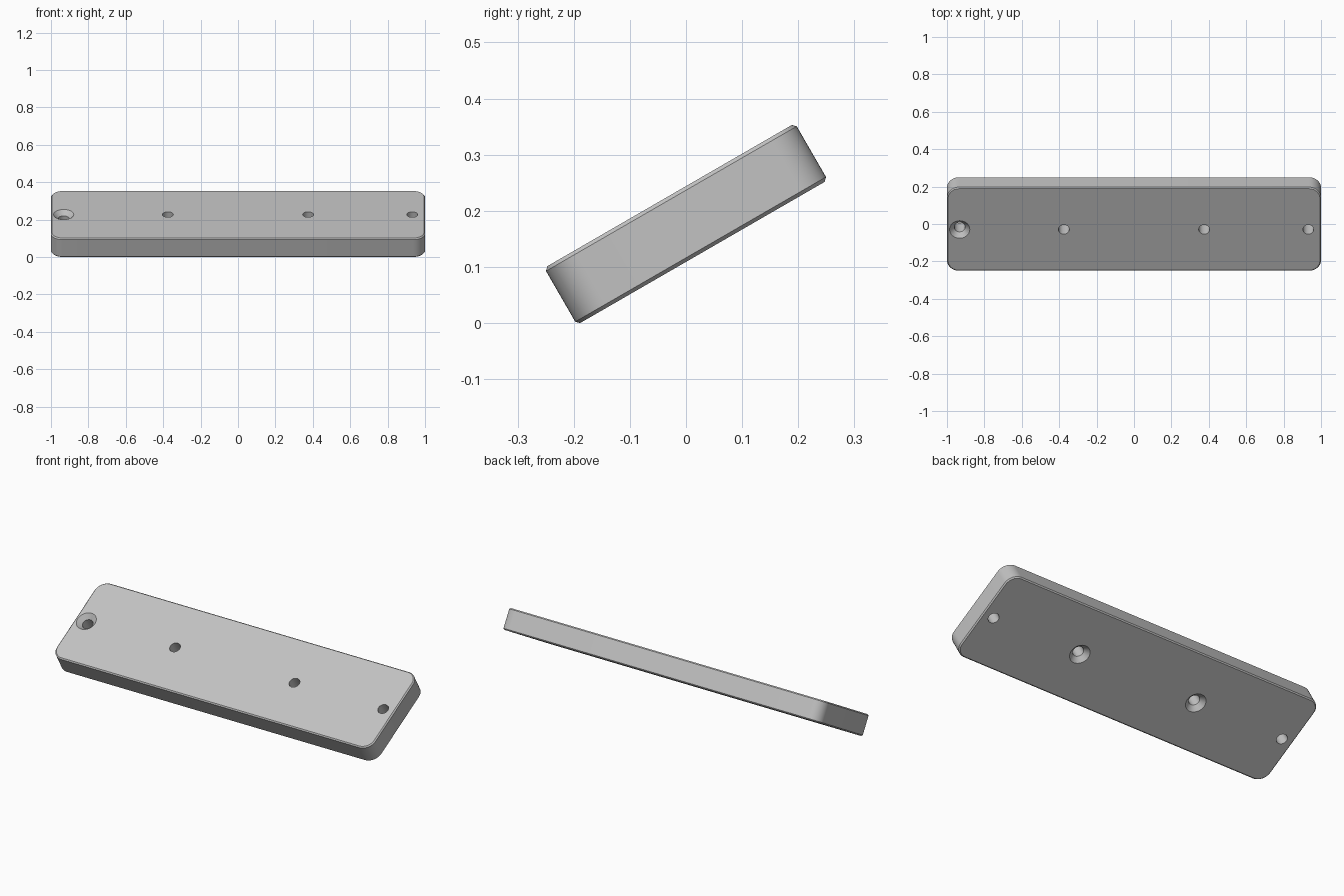
import bpy, bmesh, math

LENGTH, WIDTH, THICK = 2.0, 0.516, 0.117
CORNER, CHAMFER = 0.0645, 0.0064
SHAFT, SINK = 0.029, 0.054
TILT = math.radians(30)

old = bpy.data.objects.get("Cube")
if old:
    bpy.data.objects.remove(old, do_unlink=True)

grey = bpy.data.materials.new("plain grey")
grey.use_nodes = True
grey.diffuse_color = (0.54, 0.54, 0.54, 1)
grey.node_tree.nodes["Principled BSDF"].inputs["Base Color"].default_value = grey.diffuse_color


def make_object(name, bm):
    bmesh.ops.recalc_face_normals(bm, faces=bm.faces)
    mesh = bpy.data.meshes.new(name)
    bm.to_mesh(mesh)
    bm.free()
    mesh.materials.append(grey)
    obj = bpy.data.objects.new(name, mesh)
    bpy.context.collection.objects.link(obj)
    return obj


def add_lathe(bm, x, profile, sides=48):
    """Closed turned solid around a vertical axis from (radius, z) pairs."""
    rings = []
    for radius, z in profile:
        angles = [math.tau * i / sides for i in range(sides)]
        rings.append([bm.verts.new((x + radius * math.cos(a), radius * math.sin(a), z))
                      for a in angles])
    for low, high in zip(rings, rings[1:]):
        for i in range(sides):
            j = (i + 1) % sides
            bm.faces.new((low[i], low[j], high[j], high[i]))
    bm.faces.new(rings[0][::-1])
    bm.faces.new(rings[-1])


# Plate: rounded corners, then chamfered top and bottom rims
bm = bmesh.new()
bmesh.ops.create_cube(bm, size=1)
bmesh.ops.scale(bm, vec=(LENGTH, WIDTH, THICK), verts=bm.verts)
uprights = [e for e in bm.edges if abs(e.verts[0].co.z - e.verts[1].co.z) > THICK / 2]
bmesh.ops.bevel(bm, geom=uprights, offset=CORNER, segments=12, profile=0.5, affect='EDGES')
rims = [e for e in bm.edges if abs(e.verts[0].co.z - e.verts[1].co.z) < 1e-5]
bmesh.ops.bevel(bm, geom=rims, offset=CHAMFER, segments=1, affect='EDGES')
plate = make_object("mounting_plate", bm)

# Screw holes: one countersunk on top, two underneath, one plain
bm = bmesh.new()
over = 0.02
sink_start = THICK / 2 - (SINK - SHAFT)
for x, side in ((-0.932, 1), (-0.375, -1), (0.375, -1), (0.932, 0)):
    if side:
        profile = [(SHAFT, -THICK), (SHAFT, sink_start), (SINK + over, THICK / 2 + over)]
        profile = [(r, z * side) for r, z in profile]
    else:
        profile = [(SHAFT, -THICK), (SHAFT, THICK)]
    add_lathe(bm, x, profile)
cutter = make_object("hole_cutter", bm)
cutter.hide_render = True

cut = plate.modifiers.new("screw_holes", 'BOOLEAN')
cut.operation = 'DIFFERENCE'
cut.solver = 'EXACT'
cut.object = cutter
bpy.ops.object.select_all(action='DESELECT')
plate.select_set(True)
bpy.context.view_layer.objects.active = plate
bpy.ops.object.modifier_apply(modifier=cut.name)
bpy.data.objects.remove(cutter, do_unlink=True)
bpy.ops.object.shade_smooth_by_angle(angle=math.radians(30))

# Tilt the plate up towards the back, resting on its front lower edge
plate.rotation_euler.x = TILT
plate.location.z = ((WIDTH - 2 * CHAMFER) * math.sin(TILT) + THICK * math.cos(TILT)) / 2
